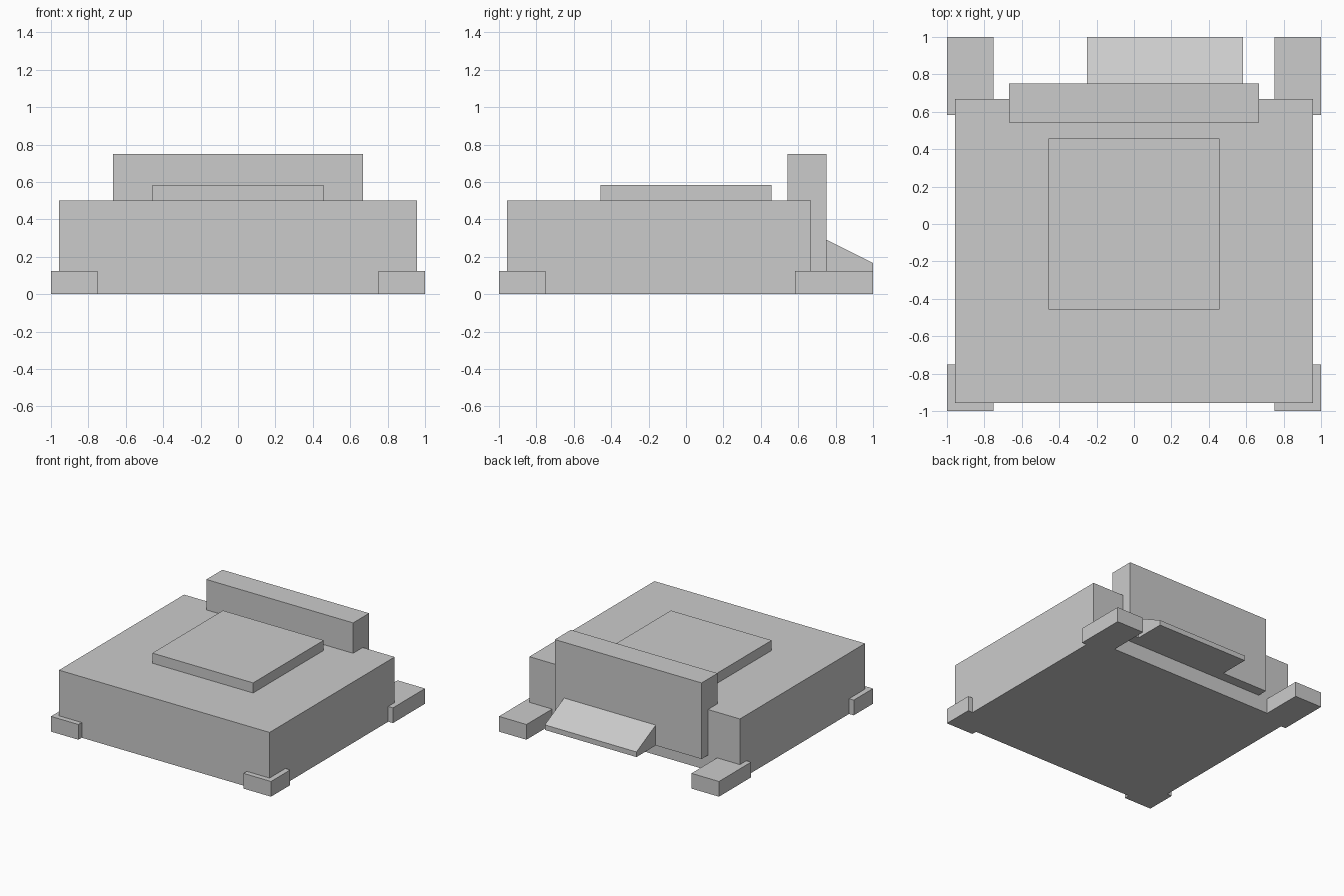
import bpy, bmesh

if "Cube" in bpy.data.objects:
    bpy.data.objects.remove(bpy.data.objects["Cube"])


def prism(name, profile, x0, x1):
    """Extrude a (y, z) side profile from x0 to x1."""
    bm = bmesh.new()
    face = bm.faces.new([bm.verts.new((x0, y, z)) for y, z in profile])
    ext = bmesh.ops.extrude_face_region(bm, geom=[face])
    moved = [g for g in ext["geom"] if isinstance(g, bmesh.types.BMVert)]
    bmesh.ops.translate(bm, verts=moved, vec=(x1 - x0, 0, 0))
    bmesh.ops.recalc_face_normals(bm, faces=bm.faces)
    mesh = bpy.data.meshes.new(name)
    bm.to_mesh(mesh)
    bm.free()
    obj = bpy.data.objects.new(name, mesh)
    bpy.context.collection.objects.link(obj)
    return obj


def box(name, x, y, z):
    """Box from (min, max) ranges."""
    return prism(name, [(y[0], z[0]), (y[1], z[0]), (y[1], z[1]), (y[0], z[1])], *x)


# Main block and raised roof plate
box("body", (-0.957, 0.957), (-0.957, 0.667), (0, 0.5))
box("roof_plate", (-0.458, 0.458), (-0.458, 0.458), (0.5, 0.583))

# Upright panel at the back, raised off the ground
box("back_panel", (-0.667, 0.667), (0.542, 0.75), (0.125, 0.75))

# Off-centre sloping ledge behind the panel
prism("back_ledge", [(0.75, 0.125), (1, 0.125), (1, 0.167), (0.75, 0.292)], -0.25, 0.583)

# Corner feet: short in front, long at the back
for side, x in (("left", (-1, -0.75)), ("right", (0.75, 1))):
    box(f"front_foot_{side}", x, (-1, -0.75), (0, 0.125))
    box(f"back_foot_{side}", x, (0.583, 1), (0, 0.125))
